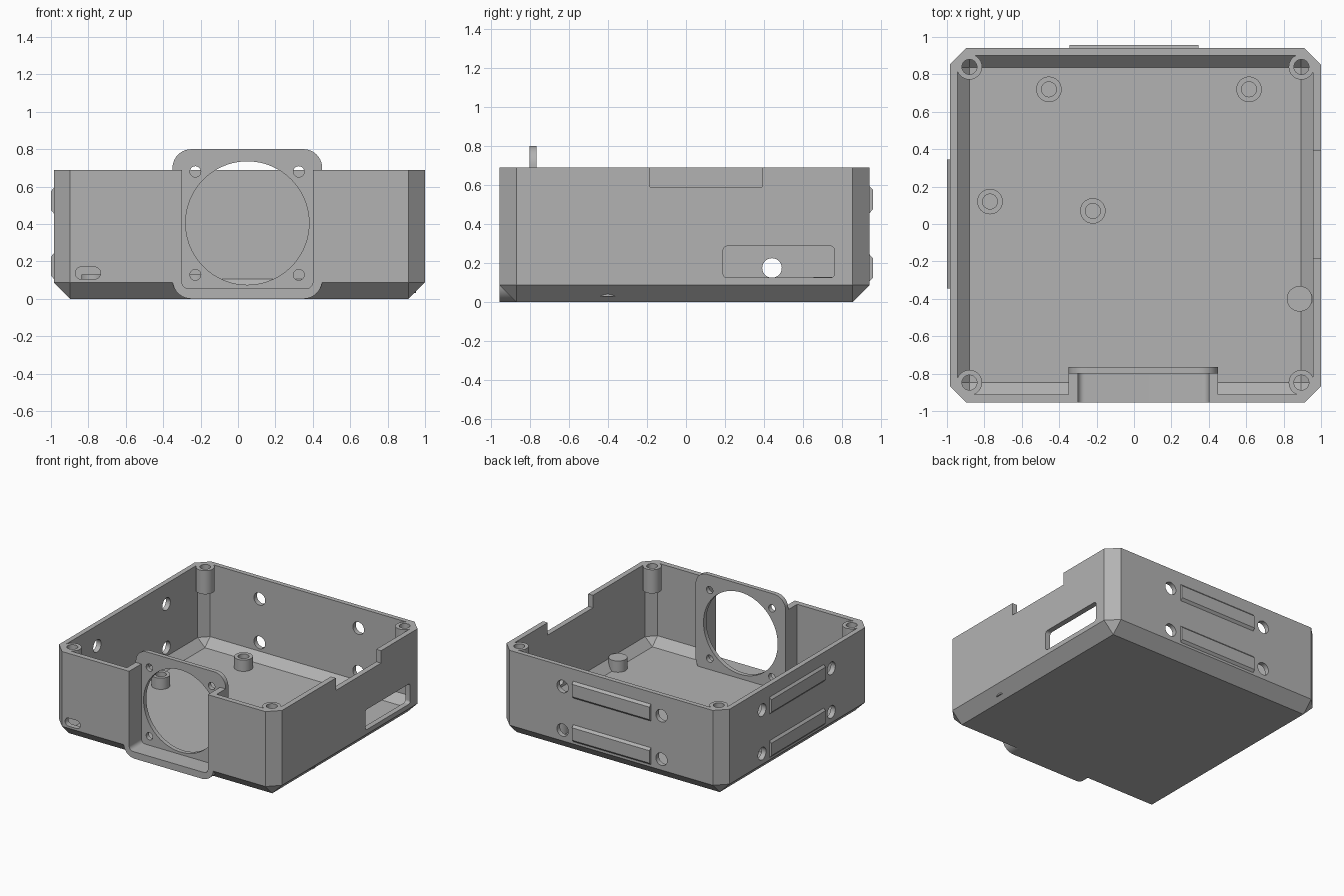
import bpy, bmesh
from math import cos, sin, pi
from mathutils import Vector

if "Cube" in bpy.data.objects:
    bpy.data.objects.remove(bpy.data.objects["Cube"], do_unlink=True)

grey = bpy.data.materials.new("plain grey")
grey.use_nodes = True
GREY = (0.45, 0.45, 0.45, 1)
grey.diffuse_color = GREY
grey.node_tree.nodes["Principled BSDF"].inputs["Base Color"].default_value = GREY

PLACE = {"x": lambda u, v, t: (t, u, v),
         "y": lambda u, v, t: (u, t, v),
         "z": lambda u, v, t: (u, v, t)}


def finish(name, bm):
    bmesh.ops.recalc_face_normals(bm, faces=bm.faces)
    mesh = bpy.data.meshes.new(name)
    bm.to_mesh(mesh)
    bm.free()
    mesh.materials.append(grey)
    ob = bpy.data.objects.new(name, mesh)
    bpy.context.collection.objects.link(ob)
    return ob


def prism(name, outline, axis, start, end):
    """Extrude a flat outline along an axis."""
    bm = bmesh.new()
    rings = [[bm.verts.new(PLACE[axis](u, v, t)) for u, v in outline] for t in (start, end)]
    for ring in rings:
        bm.faces.new(ring)
    n = len(outline)
    for i in range(n):
        j = (i + 1) % n
        bm.faces.new((rings[0][i], rings[0][j], rings[1][j], rings[1][i]))
    return finish(name, bm)


def circle(u, v, r, n=48):
    return [(u + r * cos(2 * pi * i / n), v + r * sin(2 * pi * i / n)) for i in range(n)]


def rect(u0, u1, v0, v1, r=0.0, steps=10):
    """Rectangle outline with optional round corners."""
    if not r:
        return [(u0, v0), (u1, v0), (u1, v1), (u0, v1)]
    pts = []
    for k, (cu, cv) in enumerate([(u1 - r, v1 - r), (u0 + r, v1 - r),
                                  (u0 + r, v0 + r), (u1 - r, v0 + r)]):
        for i in range(steps + 1):
            a = pi / 2 * (k + i / steps)
            pts.append((cu + r * cos(a), cv + r * sin(a)))
    return pts


def tub(name, x0, x1, y0, y1, z0, z1, c):
    """Box with chamfered upright corners and a chamfered bottom edge."""
    octagon = [(x0 + c, y0), (x1 - c, y0), (x1, y0 + c), (x1, y1 - c),
               (x1 - c, y1), (x0 + c, y1), (x0, y1 - c), (x0, y0 + c)]
    bm = bmesh.new()
    for z in (z0 + c, z1):
        for x, y in octagon:
            bm.verts.new((x, y, z))
    for x, y in rect(x0 + c, x1 - c, y0 + c, y1 - c):
        bm.verts.new((x, y, z0))
    bmesh.ops.convex_hull(bm, input=bm.verts)
    bmesh.ops.dissolve_limit(bm, angle_limit=0.01, verts=bm.verts, edges=bm.edges)
    return finish(name, bm)


def combine(ob, other, operation="DIFFERENCE"):
    mod = ob.modifiers.new("join", "BOOLEAN")
    mod.operation, mod.object, mod.solver = operation, other, "EXACT"
    bpy.context.view_layer.objects.active = ob
    bpy.ops.object.modifier_apply(modifier=mod.name)
    bpy.data.objects.remove(other, do_unlink=True)


# Main case: hollow tub with the fan tunnel block at the front
TOP, FLOOR = 0.69, 0.04
case = tub("case", -0.985, 1.0, -0.955, 0.94, 0, TOP, 0.088)
combine(case, tub("cavity", -0.945, 0.957, -0.912, 0.902, FLOOR, 1.0, 0.065))
tunnel = prism("tunnel", rect(-0.35, 0.45, 0, 1.0, 0.1), "y", -0.955, -0.79)
combine(tunnel, prism("trim", rect(-1, 1, TOP, 1.2), "y", -1.2, 0))
combine(case, tunnel, "UNION")
combine(case, prism("channel", rect(-0.30, 0.40, 0.055, 1.0, 0.035), "y", -1.2, -0.78))

# Openings: cable slot, side window, top notch
combine(case, prism("slot", rect(-0.87, -0.735, 0.105, 0.17, 0.032), "y", -1.1, -0.85))
combine(case, prism("window", rect(0.19, 0.76, 0.125, 0.287, 0.022), "x", 0.9, 1.1))
combine(case, prism("notch", rect(-0.185, 0.39, 0.59, 0.8), "x", 0.9, 1.1))

# Screw holes and raised bars on the back and right walls
for level, z in (("lower", 0.175), ("upper", 0.525)):
    for s in (-0.44, 0.44):
        combine(case, prism("hole", circle(s, z, 0.05), "y", 0.85, 1.1))
        combine(case, prism("hole", circle(s, z, 0.05), "x", -1.1, -0.9))
    for side, axis, wall, out in (("back", "x", 0.94, 0.017), ("right", "y", -0.985, -0.015)):
        prism(f"{level}_{side}_bar",
              [(wall - out, z - 0.068), (wall, z - 0.068), (wall + out, z - 0.05),
               (wall + out, z + 0.05), (wall, z + 0.068), (wall - out, z + 0.068)],
              axis, -0.345, 0.345)

# Fan plate with large opening and four screw holes
plate = prism("fan_plate", rect(-0.35, 0.45, 0, 0.80, 0.1), "y", -0.80, -0.765)
combine(plate, prism("opening", circle(0.05, 0.405, 0.33, 96), "y", -0.9, -0.7))
for x in (-0.228, 0.325):
    for z in (0.128, 0.68):
        combine(plate, prism("hole", circle(x, z, 0.029, 32), "y", -0.9, -0.7))


def tube(name, x, y, z0, z1):
    ob = prism(name, circle(x, y, 0.068), "z", z0, z1)
    combine(ob, prism("bore", circle(x, y, 0.04, 32), "z", FLOOR, 1.0))


# Corner screw posts, board standoffs and a solid peg
for side, x in (("right", -0.88), ("left", 0.895)):
    for end, y in (("front", -0.848), ("back", 0.84)):
        tube(f"{end}_{side}_post", x, y, 0.5, TOP)
for i, (x, y) in enumerate([(-0.455, 0.72), (0.615, 0.72), (-0.77, 0.12), (-0.22, 0.07)]):
    tube(f"standoff_{i + 1}", x, y, FLOOR - 0.01, 0.13)
prism("peg", circle(0.885, -0.40, 0.068), "z", FLOOR - 0.01, 0.13)

# Smooth round walls, keep hard edges
for ob in bpy.context.collection.objects:
    if ob.type == "MESH" and grey.name in ob.data.materials:
        ob.select_set(True)
        bpy.context.view_layer.objects.active = ob
bpy.ops.object.shade_smooth_by_angle(angle=pi / 6)
